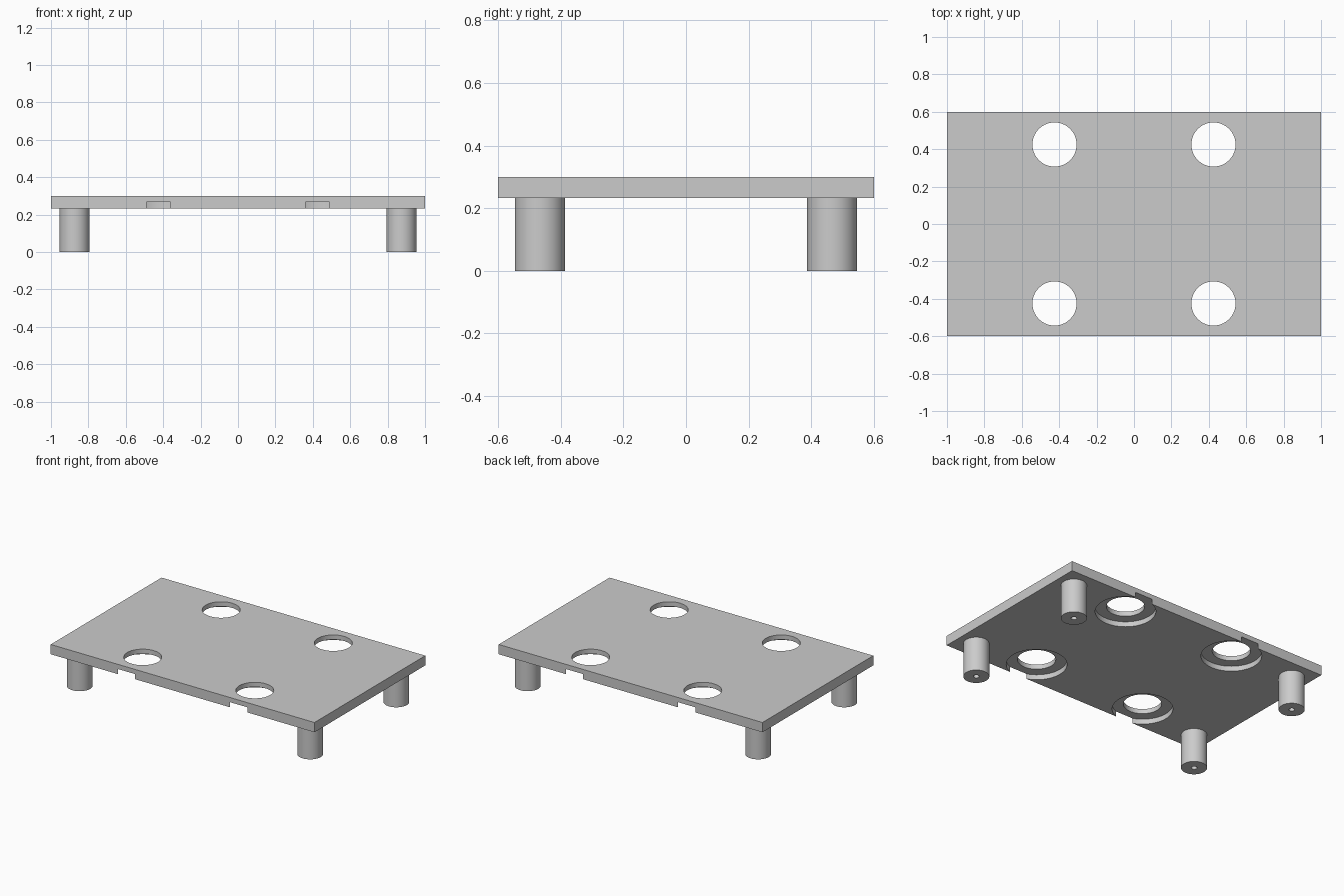
import bpy
import bmesh
from math import tau, radians
from mathutils import Matrix

if "Cube" in bpy.data.objects:
    bpy.data.objects.remove(bpy.data.objects["Cube"], do_unlink=True)

# Main dimensions
UNDERSIDE, TOP = 0.233, 0.3
HALF_X, HALF_Y = 1.0, 0.6
LEG_X, LEG_Y = 0.874, 0.467
HOLE_POS = 0.425
SIDES = 64

grey = bpy.data.materials.new("plain_grey")
grey.use_nodes = True
grey.diffuse_color = (0.6, 0.6, 0.6, 1)
grey.node_tree.nodes["Principled BSDF"].inputs["Base Color"].default_value = (0.6, 0.6, 0.6, 1)


def make_object(name, bm):
    bmesh.ops.recalc_face_normals(bm, faces=bm.faces)
    mesh = bpy.data.meshes.new(name)
    bm.to_mesh(mesh)
    bm.free()
    mesh.materials.append(grey)
    obj = bpy.data.objects.new(name, mesh)
    bpy.context.collection.objects.link(obj)
    return obj


def lathe(name, profile, x, y):
    """Revolve a closed (radius, height) profile about the vertical axis."""
    bm = bmesh.new()
    verts = [bm.verts.new((r, 0, z)) for r, z in profile]
    edges = [bm.edges.new(pair) for pair in zip(verts, verts[1:])]
    bmesh.ops.spin(bm, geom=verts + edges, cent=(0, 0, 0), axis=(0, 0, 1),
                   angle=tau, steps=SIDES)
    bmesh.ops.remove_doubles(bm, verts=bm.verts, dist=0.0001)
    obj = make_object(name, bm)
    obj.location = (x, y, 0)
    return obj


def activate(obj):
    bpy.ops.object.select_all(action='DESELECT')
    obj.select_set(True)
    bpy.context.view_layer.objects.active = obj


def smooth(obj):
    activate(obj)
    bpy.ops.object.shade_smooth_by_angle(angle=radians(30))


# Flat rectangular plate
bm = bmesh.new()
bmesh.ops.create_cube(bm, size=1, matrix=Matrix.Translation((0, 0, (UNDERSIDE + TOP) / 2))
                      @ Matrix.Diagonal((2 * HALF_X, 2 * HALF_Y, TOP - UNDERSIDE, 1)))
plate = make_object("plate", bm)

# Legs with a small screw hole in the foot
leg_profile = [(0, 0.2), (0.018, 0.2), (0.018, 0), (0.08, 0),
               (0.08, UNDERSIDE + 0.005), (0, UNDERSIDE + 0.005)]
# Stepped hole: narrow through hole, wide recess below that breaks the long edges
hole_profile = [(0, 0.2), (0.187, 0.2), (0.187, 0.268),
                (0.118, 0.268), (0.118, 0.35), (0, 0.35)]

for sx, side in ((1, "left"), (-1, "right")):
    for sy, end in ((-1, "front"), (1, "back")):
        smooth(lathe(f"{end}_{side}_leg", leg_profile, sx * LEG_X, sy * LEG_Y))

        cutter = lathe("hole_cutter", hole_profile, sx * HOLE_POS, sy * HOLE_POS)
        cutter.hide_render = True
        cut = plate.modifiers.new("stepped_hole", 'BOOLEAN')
        cut.operation = 'DIFFERENCE'
        cut.solver = 'EXACT'
        cut.object = cutter
        activate(plate)
        bpy.ops.object.modifier_apply(modifier=cut.name)
        bpy.data.objects.remove(cutter, do_unlink=True)

smooth(plate)
